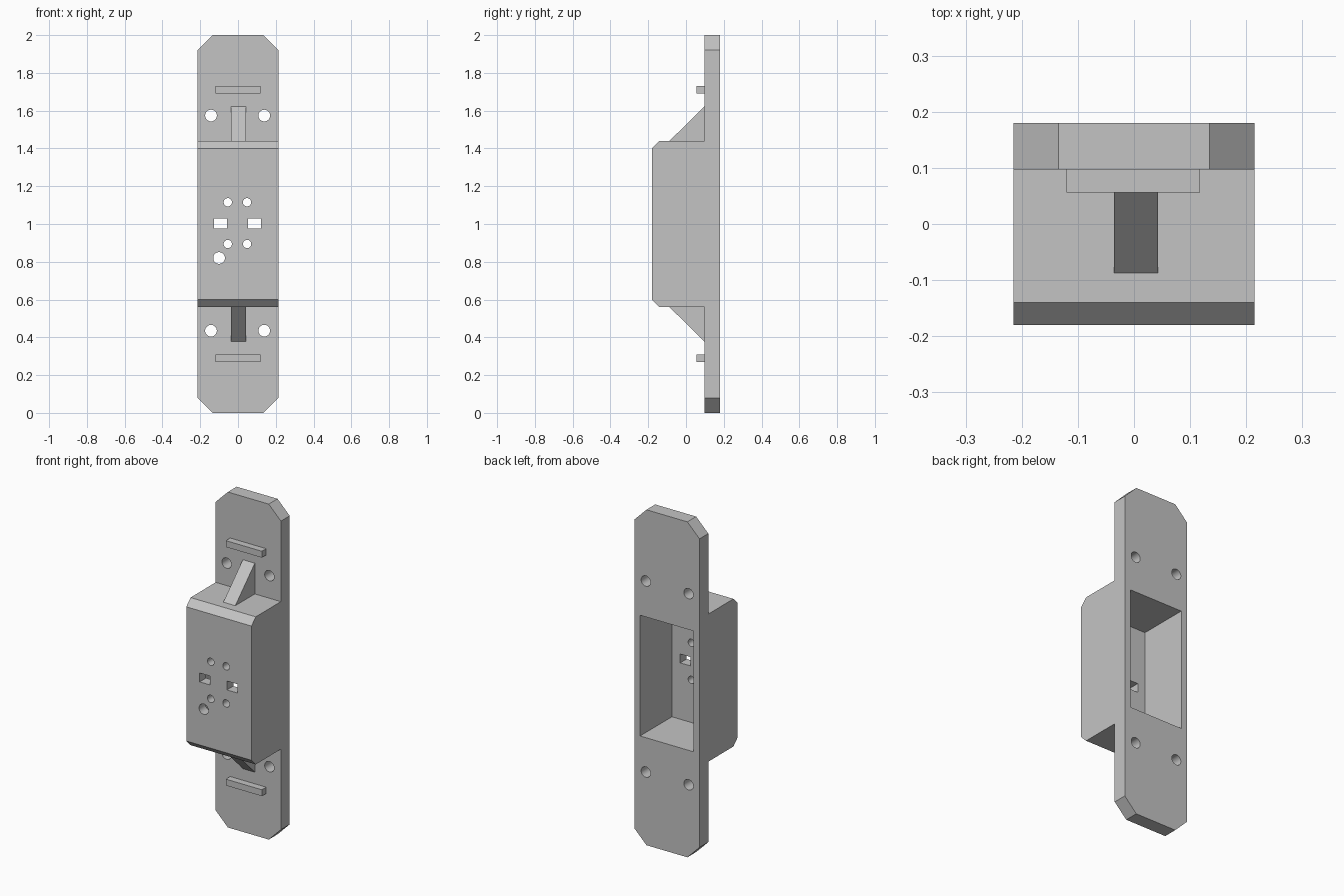
import bpy, bmesh, math
from mathutils import Matrix, Vector

cube = bpy.data.objects.get("Cube")
if cube:
    bpy.data.objects.remove(cube, do_unlink=True)

grey = bpy.data.materials.new("plain grey")
grey.use_nodes = True
colour = (0.55, 0.55, 0.55, 1)
grey.diffuse_color = colour
grey.node_tree.nodes["Principled BSDF"].inputs["Base Color"].default_value = colour

HALF_W = 0.215
BACK, PLATE_FRONT, BOX_FRONT = 0.18, 0.097, -0.18
CORNER = 0.08


def finish(bm, name):
    bmesh.ops.recalc_face_normals(bm, faces=bm.faces)
    mesh = bpy.data.meshes.new(name)
    bm.to_mesh(mesh)
    bm.free()
    mesh.materials.append(grey)
    obj = bpy.data.objects.new(name, mesh)
    bpy.context.collection.objects.link(obj)
    return obj


def extrude_side(profile, x0, x1):
    """Extrude a (y, z) outline along x."""
    bm = bmesh.new()
    face = bm.faces.new([bm.verts.new((x0, y, z)) for y, z in profile])
    new = bmesh.ops.extrude_face_region(bm, geom=[face])["geom"]
    bmesh.ops.translate(bm, vec=(x1 - x0, 0, 0),
                        verts=[v for v in new if isinstance(v, bmesh.types.BMVert)])
    return bm


def box(name, x0, x1, y0, y1, z0, z1):
    return finish(extrude_side([(y0, z0), (y1, z0), (y1, z1), (y0, z1)], x0, x1), name)


def pin(name, x, z, radius, y0, y1):
    bm = bmesh.new()
    bmesh.ops.create_cone(bm, cap_ends=True, segments=32, radius1=radius,
                          radius2=radius, depth=y1 - y0)
    bmesh.ops.transform(bm, verts=bm.verts, matrix=Matrix.Translation((x, (y0 + y1) / 2, z))
                        @ Matrix.Rotation(math.pi / 2, 4, "X"))
    return finish(bm, name)


# Backplate and chamfered housing share one side outline
upper = [(BOX_FRONT, 1.40), (-0.14, 1.44), (PLATE_FRONT, 1.44), (PLATE_FRONT, 2), (BACK, 2)]
lower = [(y, 2 - z) for y, z in reversed(upper)]
bm = extrude_side(lower + upper, -HALF_W, HALF_W)
corners = [e for e in bm.edges
           if abs(e.verts[0].co.y - e.verts[1].co.y) > 0.01
           and all(abs(v.co.z - 1) > 0.99 for v in e.verts)]
bmesh.ops.bevel(bm, geom=corners, offset=CORNER, segments=1, affect="EDGES")
body = finish(bm, "plate_and_housing")

# Rear cavity, screw holes and front openings
cutters = [box("cavity_cutter", -0.177, 0.177, -0.12, 0.3, 0.64, 1.36)]
for z in (0.435, 1.574):
    for x in (-0.143, 0.139):
        cutters.append(pin("screw_cutter", x, z, 0.031, 0.0, 0.3))
for z in (0.894, 1.115):
    for x in (-0.054, 0.048):
        cutters.append(pin("small_hole_cutter", x, z, 0.022, -0.3, -0.05))
cutters.append(pin("round_hole_cutter", -0.1, 0.82, 0.031, -0.3, -0.05))
for x in (-0.127, 0.053):
    cutters.append(box("window_cutter", x, x + 0.069, -0.3, -0.05, 0.976, 1.029))

for cutter in cutters:
    cutter.hide_render = True
    mod = body.modifiers.new("cut", "BOOLEAN")
    mod.operation = "DIFFERENCE"
    mod.solver = "EXACT"
    mod.object = cutter
bpy.context.view_layer.update()
cut_mesh = bpy.data.meshes.new_from_object(
    body.evaluated_get(bpy.context.evaluated_depsgraph_get()))
body.modifiers.clear()
body.data = cut_mesh
for cutter in cutters:
    bpy.data.objects.remove(cutter, do_unlink=True)

# Triangular braces and raised ribs above and below the housing
for name, flip in (("upper", False), ("lower", True)):
    def height(z):
        return 2 - z if flip else z
    brace = [(-0.087, 1.44), (PLATE_FRONT, 1.44), (PLATE_FRONT, 1.623)]
    finish(extrude_side([(y, height(z)) for y, z in brace], -0.036, 0.043), name + "_brace")
    z0, z1 = sorted((height(1.692), height(1.73)))
    box(name + "_rib", -0.12, 0.118, 0.056, PLATE_FRONT, z0, z1)

# Smooth hole walls, sharp everything else
bpy.ops.object.select_all(action="DESELECT")
body.select_set(True)
bpy.context.view_layer.objects.active = body
bpy.ops.object.shade_smooth_by_angle(angle=math.radians(30))
